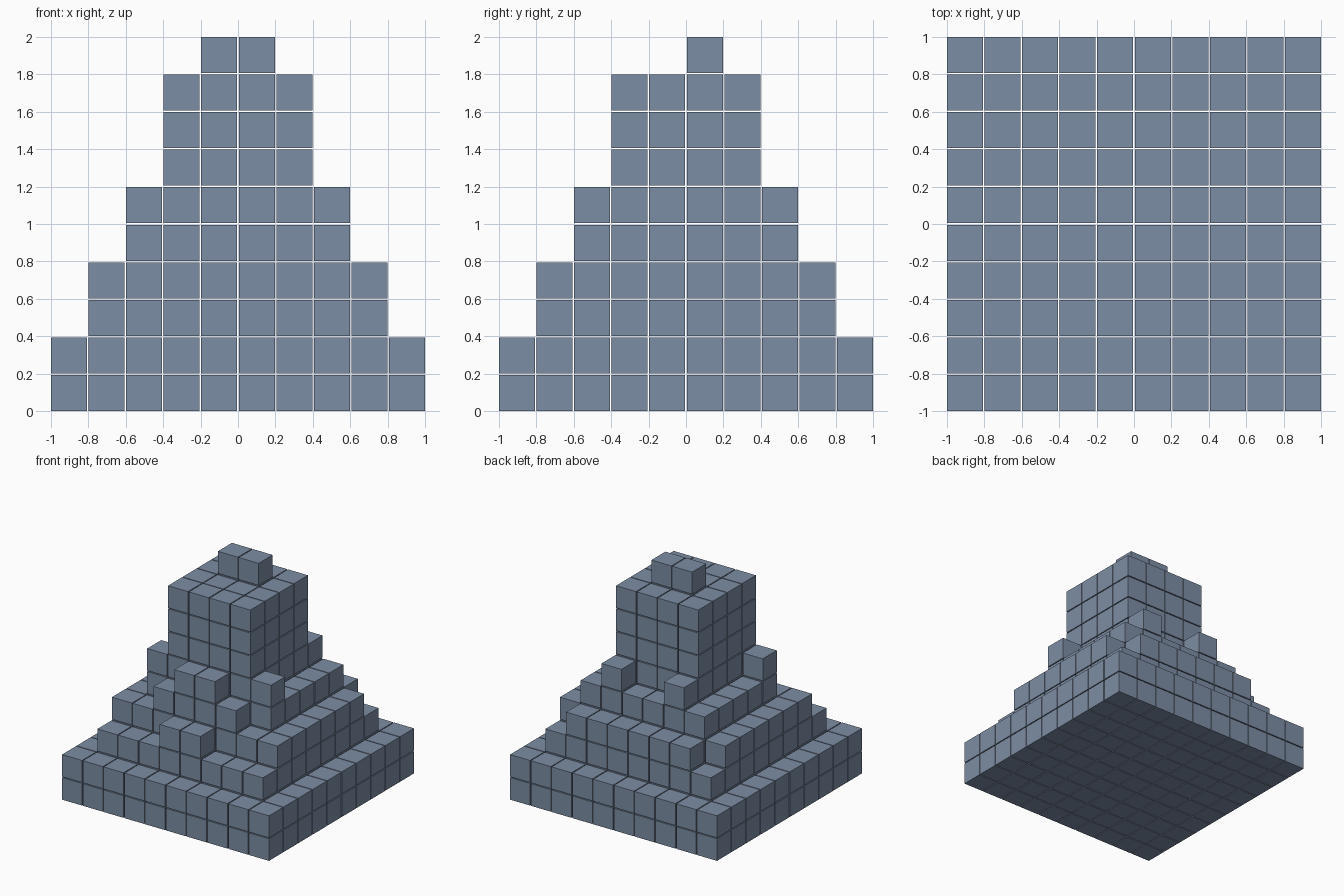
import bpy, bmesh
from mathutils import Matrix, Vector

if "Cube" in bpy.data.objects:
    bpy.data.objects.remove(bpy.data.objects["Cube"])

RATIO = 0.96              # block edge relative to spacing, leaving a thin gap
PITCH = 2 / (9 + RATIO)   # block spacing, ten blocks across
SIZE = PITCH * RATIO

slate = bpy.data.materials.new("slate")
slate.diffuse_color = (0.204, 0.267, 0.373, 1)
slate.use_nodes = True
slate.node_tree.nodes["Principled BSDF"].inputs["Base Color"].default_value = slate.diffuse_color


def square(inset):
    """Cells of a square layer set in from the 10 x 10 base."""
    r = range(inset, 10 - inset)
    return {(i, j) for i in r for j in r}


def build(name, layers):
    """One object of separate cubes; layers maps level -> cells."""
    bm = bmesh.new()
    for k, cells in layers.items():
        for i, j in sorted(cells):
            pos = Vector(((i - 4.5) * PITCH, (j - 4.5) * PITCH, k * PITCH + SIZE / 2))
            bmesh.ops.create_cube(bm, size=SIZE, matrix=Matrix.Translation(pos))
    mesh = bpy.data.meshes.new(name)
    bm.to_mesh(mesh)
    bm.free()
    mesh.materials.append(slate)
    bpy.context.collection.objects.link(bpy.data.objects.new(name, mesh))


# Broad base, two full layers
build("base_tier", {0: square(0), 1: square(0)})

# Lower tier: the upper layer loses its corners and most of the front row
front_row = {(i, 1) for i in range(1, 9) if i not in (4, 5)}
lower_top = square(1) - front_row - {(1, 8), (8, 8)}
build("lower_tier", {2: square(1), 3: lower_top})

# Middle tier: front corners missing, then a few loose blocks around the core
ledge = {(4, 2), (5, 2), (2, 3), (7, 3), (3, 7), (6, 7)}
build("middle_tier", {4: square(2) - {(2, 2), (7, 2)}, 5: square(3) | ledge})

# Tower and its two cap blocks
build("tower", {k: square(3) for k in (6, 7, 8)})
build("tower_cap", {9: {(4, 5), (5, 5)}})
